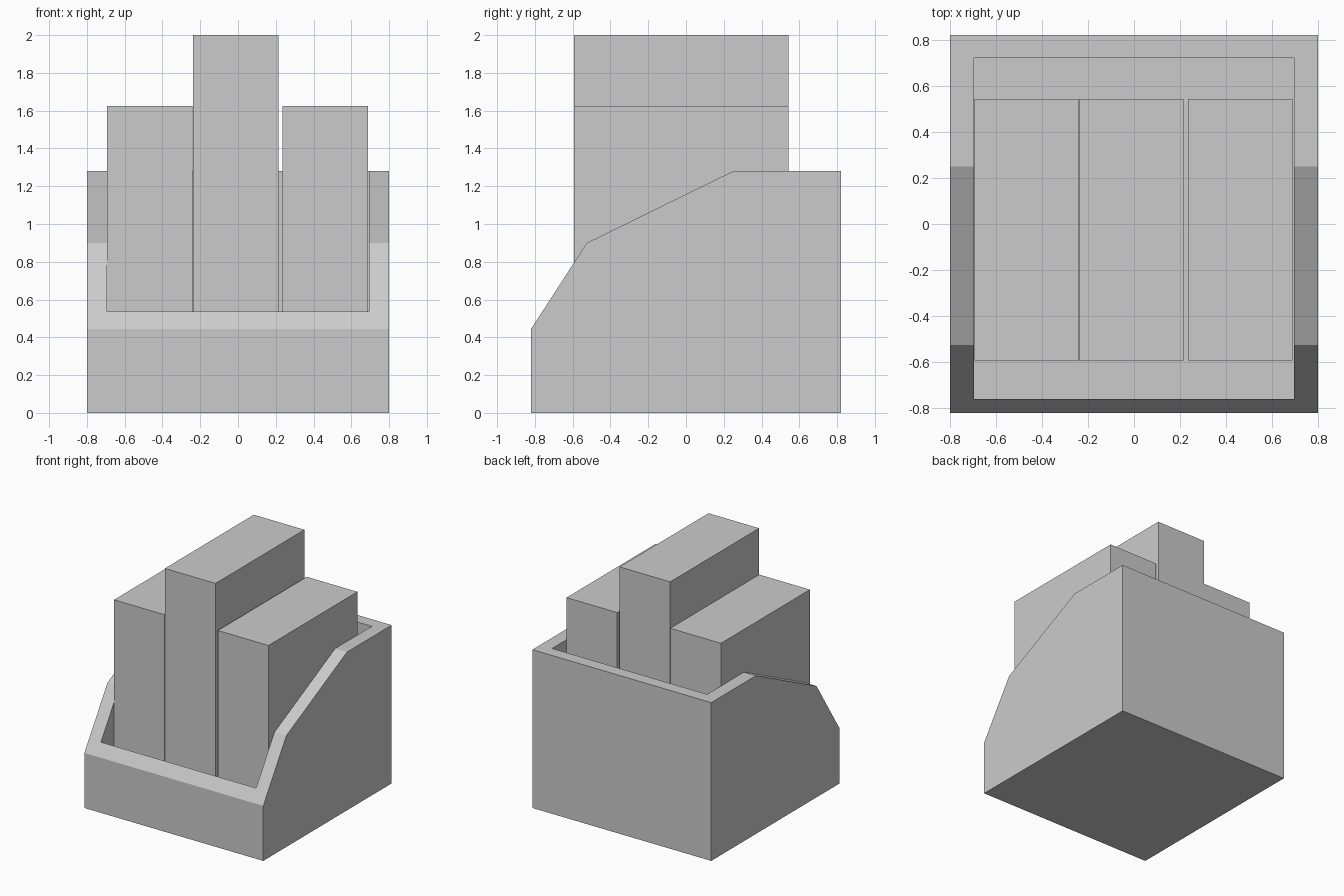
import bpy
import bmesh

cube = bpy.data.objects.get("Cube")
if cube:
    bpy.data.objects.remove(cube, do_unlink=True)

grey = bpy.data.materials.new("plain_grey")
grey.use_nodes = True
colour = (0.6, 0.6, 0.6, 1)
grey.diffuse_color = colour
grey.node_tree.nodes["Principled BSDF"].inputs["Base Color"].default_value = colour


def prism(name, profile, x0, x1):
    """Extrude a (y, z) outline from x0 to x1."""
    bm = bmesh.new()
    face = bm.faces.new([bm.verts.new((x0, y, z)) for y, z in profile])
    side = bmesh.ops.extrude_face_region(bm, geom=[face])["geom"]
    verts = [v for v in side if isinstance(v, bmesh.types.BMVert)]
    bmesh.ops.translate(bm, verts=verts, vec=(x1 - x0, 0, 0))
    bmesh.ops.recalc_face_normals(bm, faces=bm.faces)
    mesh = bpy.data.meshes.new(name)
    bm.to_mesh(mesh)
    bm.free()
    mesh.materials.append(grey)
    obj = bpy.data.objects.new(name, mesh)
    bpy.context.collection.objects.link(obj)
    return obj


def block(name, x0, x1, y0, y1, z0, z1):
    return prism(name, [(y0, z0), (y1, z0), (y1, z1), (y0, z1)], x0, x1)


# Open tray with a sloping rim
floor = 0.1
tray = prism("tray", [(-0.82, 0), (0.82, 0), (0.82, 1.28), (0.25, 1.28),
                      (-0.525, 0.9), (-0.82, 0.445)], -0.8, 0.8)
cavity = block("tray_cavity_cutter", -0.694, 0.694, -0.76, 0.72, floor, 1.5)
cavity.hide_render = True
cut = tray.modifiers.new("cavity", "BOOLEAN")
cut.operation = "DIFFERENCE"
cut.solver = "EXACT"
cut.object = cavity
bpy.context.view_layer.objects.active = tray
bpy.ops.object.modifier_apply(modifier=cut.name)
bpy.data.objects.remove(cavity, do_unlink=True)

# Three upright blocks standing in the tray, the middle one taller
for name, x0, top in (("right_block", -0.693, 1.625),
                      ("middle_block", -0.239, 2.0),
                      ("left_block", 0.235, 1.625)):
    block(name, x0, x0 + 0.453, -0.593, 0.543, floor, top)
